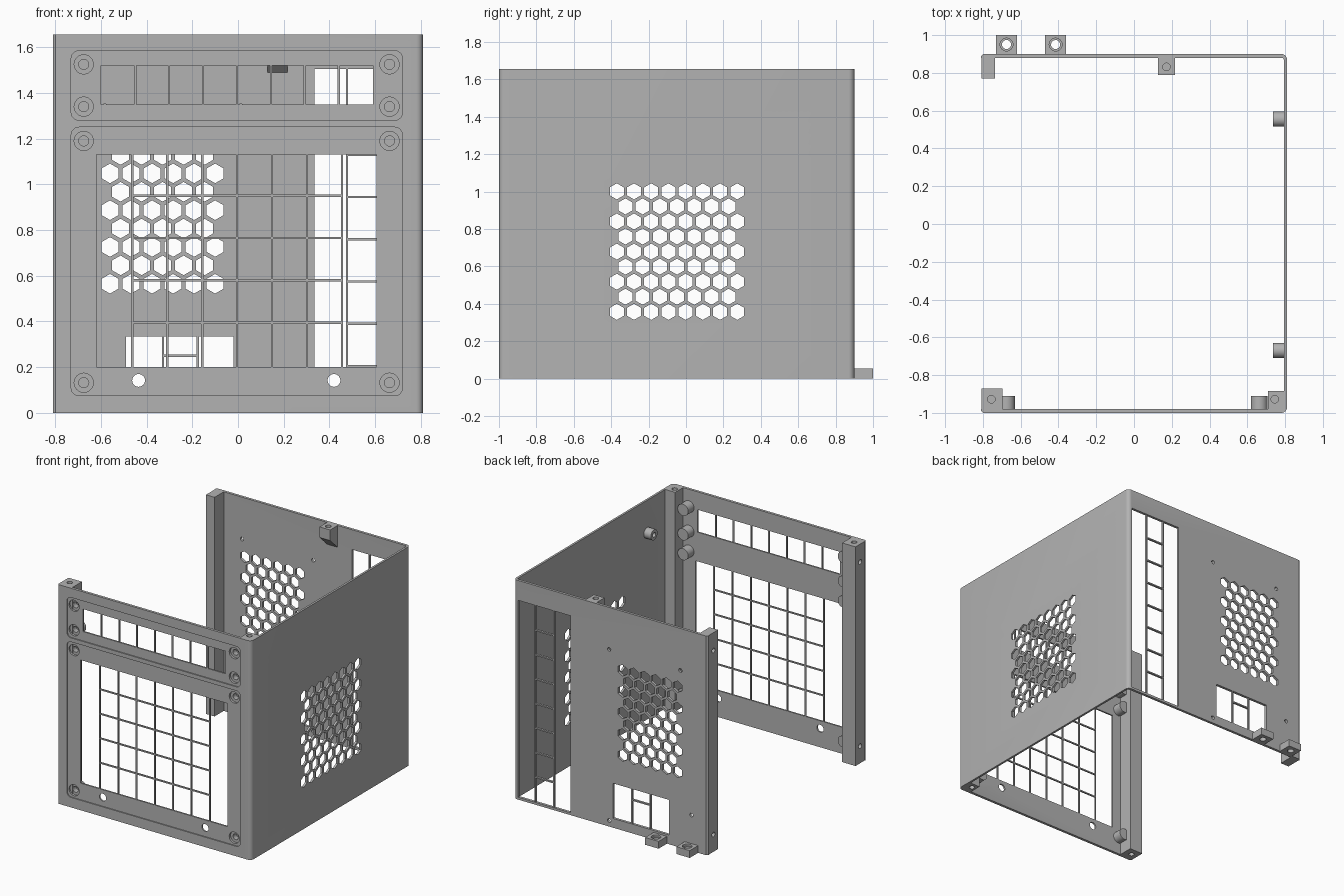
import bpy, bmesh, math

if "Cube" in bpy.data.objects:
    bpy.data.objects.remove(bpy.data.objects["Cube"], do_unlink=True)

W, H = 0.81, 1.655            # half width, height
FRONT, BACK = -1.0, 0.9       # outer faces of the panels
T = 0.02                      # panel thickness

grey = bpy.data.materials.new("plain grey")
grey.use_nodes = True
grey.diffuse_color = (0.45, 0.45, 0.45, 1)
grey.node_tree.nodes["Principled BSDF"].inputs["Base Color"].default_value = (0.45, 0.45, 0.45, 1)


# ---------- 2D outlines ----------
def ngon(u, v, r, n=24):
    return [(u + r * math.sin(2 * math.pi * i / n), v + r * math.cos(2 * math.pi * i / n))
            for i in range(n)]


def rect(u0, u1, v0, v1):
    return [(u0, v0), (u1, v0), (u1, v1), (u0, v1)]


def arc(u, v, r, start, steps=6):
    return [(u + r * math.cos(math.radians(start + 90 * i / steps)),
             v + r * math.sin(math.radians(start + 90 * i / steps))) for i in range(steps + 1)]


def round_rect(u0, u1, v0, v1, r):
    return (arc(u0 + r, v0 + r, r, 180) + arc(u1 - r, v0 + r, r, 270)
            + arc(u1 - r, v1 - r, r, 0) + arc(u0 + r, v1 - r, r, 90))


# ---------- solids ----------
def prism(outline, axis, a, b):
    return outline, axis, a, b


def box(x0, x1, y0, y1, z0, z1):
    return prism(rect(x0, x1, y0, y1), "z", z0, z1)


def solid(name, prisms):
    """One object made of straight prisms."""
    place = {"x": lambda u, v, t: (t, u, v), "y": lambda u, v, t: (u, t, v), "z": lambda u, v, t: (u, v, t)}
    bm = bmesh.new()
    for outline, axis, a, b in prisms:
        rings = [[bm.verts.new(place[axis](u, v, t)) for u, v in outline] for t in (a, b)]
        bm.faces.new(rings[0])
        bm.faces.new(rings[1][::-1])
        n = len(outline)
        for i in range(n):
            j = (i + 1) % n
            bm.faces.new((rings[0][j], rings[0][i], rings[1][i], rings[1][j]))
    bmesh.ops.recalc_face_normals(bm, faces=bm.faces)
    mesh = bpy.data.meshes.new(name)
    bm.to_mesh(mesh)
    bm.free()
    mesh.materials.append(grey)
    obj = bpy.data.objects.new(name, mesh)
    bpy.context.collection.objects.link(obj)
    return obj


def select(obj):
    bpy.ops.object.select_all(action="DESELECT")
    obj.select_set(True)
    bpy.context.view_layer.objects.active = obj


def cut(obj, prisms):
    cutter = solid("cutter", prisms)
    cutter.hide_render = True
    mod = obj.modifiers.new("cut", "BOOLEAN")
    mod.operation, mod.solver, mod.object = "DIFFERENCE", "EXACT", cutter
    select(obj)
    bpy.ops.object.modifier_apply(modifier=mod.name)
    bpy.data.objects.remove(cutter, do_unlink=True)


def honeycomb(u0, v0, columns, rows, axis, a, b):
    pitch, rise = 0.092, 0.0805
    return [prism(ngon(u0 + pitch * (c + 0.5 * (r % 2)), v0 + rise * r, 0.043, 6), axis, a, b)
            for r in range(rows) for c in range(columns - r % 2)]


# ---------- wrap-around shell, open on one side ----------
R = 0.03
outer = [(-W, FRONT + 0.012), (-W + 0.012, FRONT)] + arc(W - R, FRONT + R, R, 270) \
    + arc(W - R, BACK - R, R, 0) + [(-W + 0.012, BACK), (-W, BACK - 0.012)]
ri = R - 0.016
inner = [(-W, BACK - T)] + arc(W - R, BACK - T - ri, ri, 0)[::-1] \
    + arc(W - R, FRONT + T + ri, ri, 270)[::-1] + [(-W, FRONT + T)]
shell = solid("shell", [prism(outer + inner, "z", 0, H)])

# Front recesses, windows and screw holes
cut(shell, [prism(round_rect(-0.73, 0.72, z0, z1, 0.035), "y", FRONT - 0.1, FRONT + 0.008)
            for z0, z1 in ((0.075, 1.25), (1.28, 1.585))])
cut(shell, [prism(o, "y", FRONT - 0.1, FRONT + 0.1) for o in (
    rect(-0.6, 0.59, 1.35, 1.52), rect(-0.62, 0.605, 0.2, 1.13),
    ngon(-0.435, 0.142, 0.028), ngon(0.42, 0.142, 0.028))])
SCREWS = [(x, z) for x in (-0.675, 0.663) for z in (1.525, 1.34, 1.19, 0.132)]
counterbores = [prism(ngon(x, z, 0.042), "y", FRONT - 0.1, FRONT + 0.025) for x, z in SCREWS]
screw_holes = [prism(ngon(x, z, 0.022), "y", FRONT - 0.1, FRONT + 0.065) for x, z in SCREWS]
cut(shell, counterbores)

# Side vent
cut(shell, honeycomb(-0.37, 0.357, 8, 9, "x", W - 0.1, W + 0.1))

# Back vent, card slot, port opening and small mounting holes
cut(shell, honeycomb(-0.56, 0.565, 6, 9, "y", BACK - 0.1, BACK + 0.1)
    + [prism(o, "y", BACK - 0.1, BACK + 0.1) for o in (
        rect(0.335, 0.775, 0.018, 1.505), rect(-0.49, -0.02, 0.07, 0.335),
        ngon(0.012, 1.338, 0.014, 16), ngon(-0.583, 1.338, 0.014, 16),
        ngon(0.012, 0.045, 0.014, 16), ngon(-0.675, 0.27, 0.014, 16))])

# ---------- thin grilles ----------
B = 0.005


def bars(xs, z0, z1, zs, y0, y1):
    return ([box(x - B, x + B, y0, y1, z0, z1) for x in xs]
            + [box(xs[0], xs[-1], y0, y1, z - B, z + B) for z in zs])


yf = (FRONT + 0.009, FRONT + T - 0.001)
yb = (BACK - T + 0.002, BACK - 0.002)
solid("front_grille", bars([-0.463 + 0.153 * i for i in range(7)], 0.2, 1.13,
                           [0.395 + 0.185 * i for i in range(4)], *yf))
solid("upper_front_grille", bars([-0.45 + 0.1485 * i for i in range(7)], 1.35, 1.52, [], *yf))
solid("slot_grille", bars([0.477, 0.632], 0.018, 1.505,
                          [0.205 + 0.185 * i for i in range(7)], *yb))
solid("port_grille", bars([-0.328, -0.176], 0.07, 0.335, [0.25], *yb))

# ---------- corner posts ----------
ends = ((-0.1, 0.08), (H - 0.08, H + 0.1))
y_in = FRONT + T
post_l = solid("front_open_post", [box(-W + 0.003, -0.695, y_in, -0.87, 0, H)])
cut(post_l, [prism(ngon(-0.755, -0.928, 0.02), "z", *e) for e in ends])
cut(post_l, [prism(ngon(-0.925, z, 0.018), "x", -1, -0.78) for z in (0.13, 1.52)] + screw_holes)
post_r = solid("front_corner_post", [box(0.71, W - 0.014, y_in, -0.885, 0, H)])
cut(post_r, [prism(ngon(0.745, -0.928, 0.02), "z", *e) for e in ends])
post_b = solid("back_open_post", [box(-W + 0.003, -0.735, 0.77, BACK - T, 0, H)])
cut(post_b, [prism(ngon(0.825, z, 0.018), "x", -1, -0.77) for z in (0.13, 1.52)])

# ---------- screw bosses ----------
bosses = solid("front_bosses", [prism(ngon(x, z, 0.044, 32), "y", FRONT + T, -0.91) for x, z in SCREWS])
cut(bosses, counterbores)
cut(bosses, screw_holes)
SIDE = [(-0.67, 1.41), (0.555, 1.41)]
side = solid("side_bosses", [prism(ngon(y, z, 0.04), "x", 0.735, W - 0.015) for y, z in SIDE])
cut(side, [prism(ngon(y, z, 0.018), "x", 0.7, 0.78) for y, z in SIDE])

# ---------- top bracket and rear feet ----------
yw = BACK - T
bracket = solid("top_bracket", [prism([(yw, 1.49), (yw, H), (0.79, H), (0.79, 1.575)], "x", 0.128, 0.216)])
cut(bracket, [prism(ngon(0.172, 0.832, 0.02), "z", H - 0.06, H + 0.1)])
for name, x in (("outer_foot", -0.675), ("inner_foot", -0.415)):
    foot = solid(name, [box(x - 0.056, x + 0.056, BACK - 0.001, 1.0, 0, 0.055)])
    cut(foot, [prism(ngon(x, 0.95, 0.024), "z", -0.1, 0.1)])
    cut(foot, [prism(ngon(x, 0.95, 0.034), "z", 0.04, 0.1)])

# Smooth the round parts, keep edges crisp
for obj in (shell, bosses, side):
    select(obj)
    bpy.ops.object.shade_smooth_by_angle(angle=math.radians(30))
